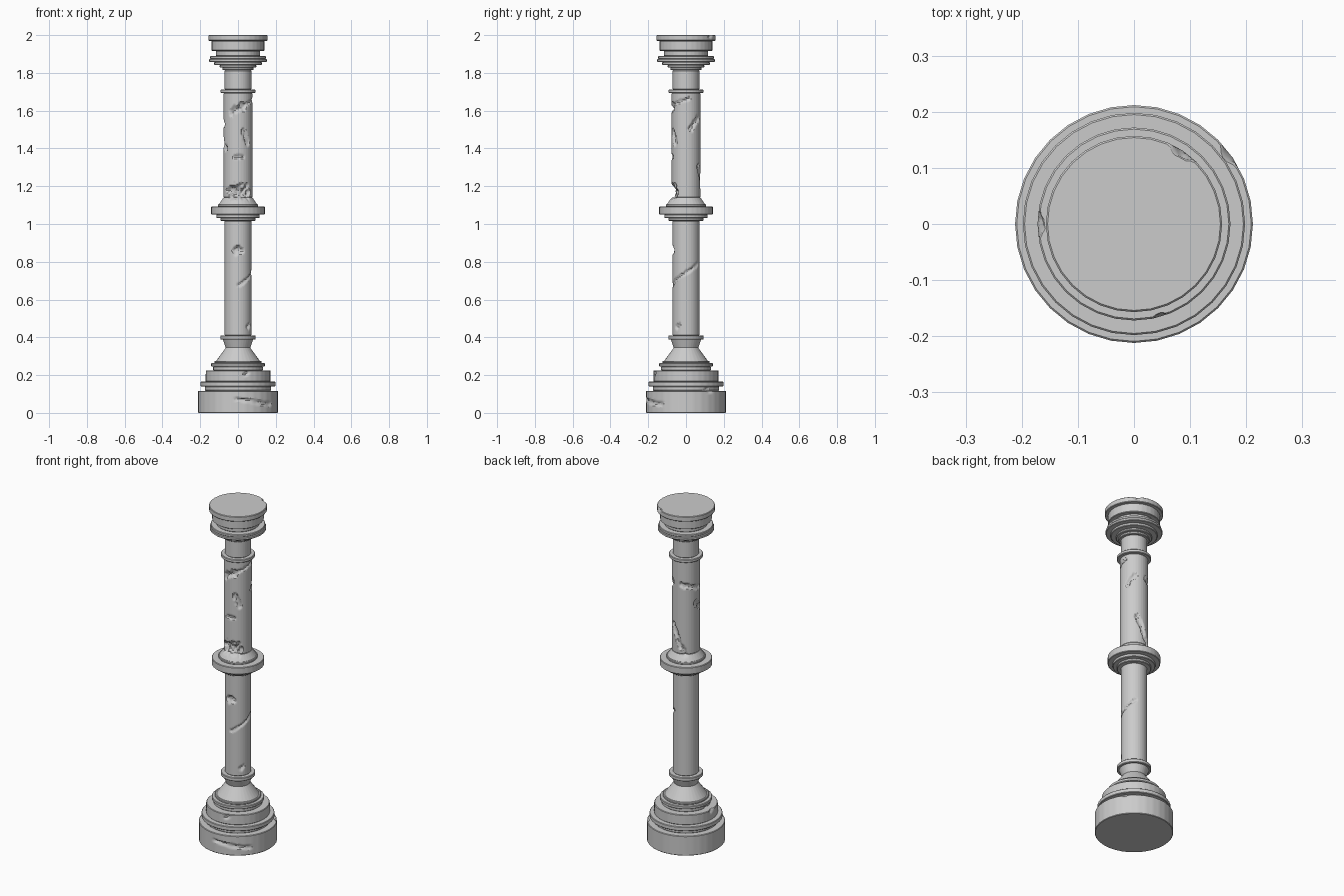
import bpy, bmesh, math
from mathutils import Vector, noise

if "Cube" in bpy.data.objects:
    bpy.data.objects.remove(bpy.data.objects["Cube"])

SEGS, SIDES, STEP, BEVEL = 128, 32, 0.007, 0.003

# Turned bands, bottom to top: (radius, top height) or (radius, top height, top radius)
PARTS = {
    "base": [(.212, .117), (.176, .14), (.198, .165), (.172, .225), (.133, .245), (.142, .263),
             (.125, .276), (.115, .345, .065), (.065, .388, .08), (.093, .41)],
    "lower_shaft": [(.071, 1.017)],
    "collar": [(.093, 1.032), (.115, 1.05), (.142, 1.092), (.106, 1.106), (.1, 1.14, .077)],
    "upper_shaft": [(.076, 1.694), (.092, 1.713), (.071, 1.814)],
    "capital": [(.083, 1.828), (.097, 1.841), (.126, 1.857), (.153, 1.873), (.148, 1.889),
                (.117, 1.917), (.14, 1.97), (.157, 2)],
}

# Gouges: centre angle, centre height, angle span, height span, half width
GOUGES = [
    (-90, 1.61, 45, .03, .024), (-59, 1.46, 15, -.06, .017), (-86, 1.355, 32, 0, .014),
    (-90, 1.17, 44, 0, .042), (36, 1.53, 36, .05, .018), (75, 1.27, 26, -.07, .018),
    (105, 1.18, 34, -.07, .018), (150, 1.54, 90, -.03, .017), (188, 1.42, 35, -.03, .022),
    (-20, 1.65, 65, .03, .012), (-90, .865, 16, 0, .026), (-18, .73, 145, .11, .012),
    (-65, .06, 52, -.03, .014),
]
# Edge nicks: angle, height, size
NICKS = [(57, 2, .018), (-75, .21, .016), (180, .22, .016), (37, .12, .016), (-38, .46, .016)]
CHIPS = GOUGES + [(a, z, 4, .01, w) for a, z, w in NICKS]


def damage(ang, r, z):
    """Inward depth at a surface point: roughened capsule-shaped chips."""
    rough = noise.noise(Vector((math.cos(ang) * r, math.sin(ang) * r, z)) * 45)
    deepest = 0
    for a, zc, span, dz, w in CHIPS:
        v = z - zc
        if abs(v) > abs(dz) / 2 + 2 * w:
            continue
        u = ((ang - math.radians(a) + math.pi) % math.tau - math.pi) * r
        du = math.radians(span) * r
        t = (u * du + v * dz) / (du * du + dz * dz)
        t = min(.5, max(-.5, t))
        dist = math.hypot(u - du * t, v - dz * t) / w + rough * .6
        if dist < 1:
            depth = .6 * w * min(1, (1 - dist) * 1.6) * (1 + rough * .4)
            deepest = max(deepest, depth)
    return deepest


def outline(bands, z, start):
    """Profile of stacked bands with softened edges, cut into short steps."""
    corners = [start] if start else []
    for r, top, *taper in bands:
        b = 0 if taper else BEVEL
        r1 = taper[0] if taper else r
        corners += [(r - b, z), (r, z + b), (r1, top - b), (r1 - b, top)]
        z = top
    pts = corners[:1]
    for p, q in zip(corners, corners[1:]):
        if p != q:
            n = max(1, math.ceil(abs(q[1] - p[1]) / STEP))
            pts += [tuple(Vector(p).lerp(Vector(q), i / n)) for i in range(1, n + 1)]
    return pts


def turned_part(name, profile):
    bm = bmesh.new()
    rings = []
    side = math.tau / SIDES
    for r, z in profile:
        ring = []
        for i in range(SEGS):
            a = math.tau * i / SEGS
            # keep the facets of the 32-sided turning
            flat = math.cos(side / 2) / math.cos(a % side - side / 2)
            rr = r * flat - damage(a, r, z)
            ring.append(bm.verts.new((rr * math.cos(a), rr * math.sin(a), z)))
        rings.append(ring)
    for lo, hi in zip(rings, rings[1:]):
        for i in range(SEGS):
            j = (i + 1) % SEGS
            bm.faces.new((lo[i], lo[j], hi[j], hi[i]))
    # close only the exposed ends
    if name == "base":
        bm.faces.new(rings[0][::-1])
    if name == "capital":
        bm.faces.new(rings[-1])
    me = bpy.data.meshes.new(name)
    bm.to_mesh(me)
    bm.free()
    ob = bpy.data.objects.new(name, me)
    bpy.context.collection.objects.link(ob)
    bpy.ops.object.select_all(action='DESELECT')
    ob.select_set(True)
    bpy.context.view_layer.objects.active = ob
    bpy.ops.object.shade_smooth_by_angle(angle=math.radians(30))


# Stack the parts, each starting where the last one ended
height, last = 0, None
for part, bands in PARTS.items():
    profile = outline(bands, height, last)
    turned_part(part, profile)
    last, height = profile[-1], bands[-1][1]
